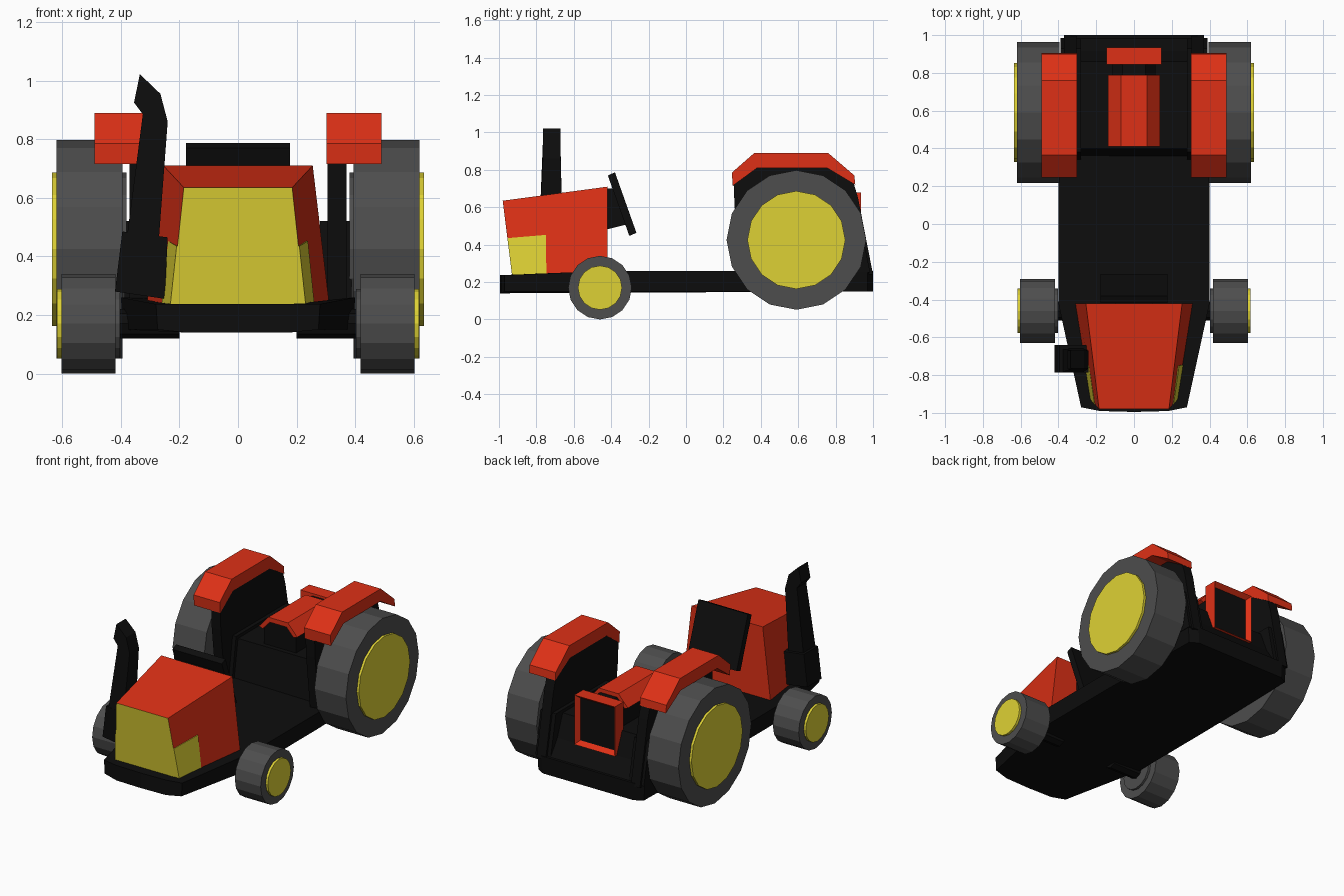
import bpy, bmesh, math
from mathutils import Matrix

if "Cube" in bpy.data.objects:
    bpy.data.objects.remove(bpy.data.objects["Cube"])


def material(name, rgb):
    m = bpy.data.materials.new(name)
    m.diffuse_color = (*rgb, 1)
    m.use_nodes = True
    m.node_tree.nodes["Principled BSDF"].inputs["Base Color"].default_value = m.diffuse_color
    return m


RED = material("red_paint", (0.73, 0.03, 0.008))
YELLOW = material("yellow_paint", (0.73, 0.64, 0.035))
BLACK = material("black_paint", (0.004, 0.004, 0.004))
RUBBER = material("tyre_grey", (0.075, 0.075, 0.075))


def finish(name, bm, *mats):
    bmesh.ops.recalc_face_normals(bm, faces=bm.faces)
    me = bpy.data.meshes.new(name)
    bm.to_mesh(me)
    bm.free()
    ob = bpy.data.objects.new(name, me)
    bpy.context.collection.objects.link(ob)
    for m in mats:
        me.materials.append(m)
    return ob


def loft(name, a, b, *mats):
    """Closed solid between two matching rings of points."""
    bm = bmesh.new()
    va, vb = [bm.verts.new(p) for p in a], [bm.verts.new(p) for p in b]
    n = len(a)
    bm.faces.new(va)
    bm.faces.new(vb)
    for i in range(n):
        j = (i + 1) % n
        bm.faces.new((va[i], va[j], vb[j], vb[i]))
    return finish(name, bm, *mats)


def side_prism(name, prof, x0, x1, mat):
    """Extrude a (y, z) profile along x."""
    return loft(name, [(x0, y, z) for y, z in prof], [(x1, y, z) for y, z in prof], mat)


def mirror_x(ob):
    ob.modifiers.new("mirror", 'MIRROR')
    return ob


def disc(name, x0, x1, y, z, r, mat, sides=16):
    bm = bmesh.new()
    bmesh.ops.create_cone(bm, cap_ends=True, segments=sides, radius1=r, radius2=r, depth=x1 - x0,
                          matrix=Matrix.Translation(((x0 + x1) / 2, y, z)) @ Matrix.Rotation(math.pi / 2, 4, 'Y'))
    return mirror_x(finish(name, bm, mat))


# Wheels: tyre, yellow outer hub, grey inner hub, axle
for name, y, z, r, hub, x0, x1 in (("rear", 0.59, 0.425, 0.373, 0.262, 0.395, 0.62),
                                   ("front", -0.46, 0.17, 0.17, 0.118, 0.418, 0.603)):
    disc(name + "_tyre", x0, x1, y, z, r, RUBBER)
    disc(name + "_hub", x1 - 0.05, x1 + 0.015, y, z, hub, YELLOW)
    disc(name + "_inner_hub", x0 - 0.015, x0 + 0.05, y, z, hub, RUBBER)
    disc(name + "_axle", 0.2, x0 + 0.01, y, z, 0.05, BLACK, 8)

# Chassis plate, tapering and dipping at the nose
half = [(0.0, -0.995), (0.18, -0.99), (0.28, -0.97), (0.4, -0.42), (0.4, 0.25), (0.385, 0.97), (0.33, 1.0)]
outline = half + [(-x, y) for x, y in reversed(half[1:])]
top = [(x, y, 0.26 if y > -0.5 else 0.237) for x, y in outline]
bottom = [(x * 0.98, y, 0.15 if y > -0.98 else 0.14) for x, y in outline]
loft("chassis", bottom, top, BLACK)

# Hood with yellow grille front
fx, fb, rx, rb = 0.185, 0.228, 0.255, 0.31
hood = loft("hood",
            [(-fb, -0.93, 0.235), (fb, -0.93, 0.235), (fx, -0.98, 0.635), (-fx, -0.98, 0.635)],
            [(-rb, -0.42, 0.25), (rb, -0.42, 0.25), (rx, -0.42, 0.71), (-rx, -0.42, 0.71)], RED, YELLOW)
hood.data.polygons[0].material_index = 1


# Yellow headlamp panels wrapping onto the hood sides
def on_side(u, v, d):
    low = (fb + (rb - fb) * u, -0.93 + 0.51 * u, 0.235 + 0.015 * u)
    high = (fx + (rx - fx) * u, -0.98 + 0.56 * u, 0.635 + 0.075 * u)
    p = [a + (b - a) * v for a, b in zip(low, high)]
    return (p[0] + d, p[1], p[2])


patch = [(0, 0), (0.36, 0), (0.385, 0.5), (0, 0.5)]
mirror_x(loft("headlamp_panel", [on_side(u, v, -0.01) for u, v in patch],
              [on_side(u, v, 0.003) for u, v in patch], YELLOW))

# Steering panel and column
side_prism("steering_panel", [(-0.418, 0.77), (-0.38, 0.787), (-0.265, 0.463), (-0.303, 0.447)],
           -0.177, 0.177, BLACK)
side_prism("steering_column", [(-0.43, 0.70), (-0.385, 0.70), (-0.31, 0.51), (-0.43, 0.48)],
           -0.1, 0.1, BLACK)

# Exhaust stack with bent tip, and its box
pipe = [(-0.38, 0.46), (-0.325, 0.885), (-0.355, 0.925), (-0.335, 1.022),
        (-0.265, 0.955), (-0.24, 0.86), (-0.27, 0.46)]
loft("exhaust_pipe", [(x, -0.785 + 0.02 * (z > 0.8), z) for x, z in pipe],
     [(x, -0.66 - 0.01 * (z > 0.8), z) for x, z in pipe], BLACK)
box = [(-0.42, 0.28), (-0.395, 0.485), (-0.24, 0.465), (-0.25, 0.255)]
loft("exhaust_box", [(x, -0.785, z) for x, z in box], [(x, -0.64, z) for x, z in box], BLACK)

# Fenders: black inner panels and red covers
mirror_x(side_prism("fender_panel",
                    [(0.3, 0.25), (0.26, 0.6), (0.255, 0.72), (0.375, 0.85), (0.755, 0.85),
                     (0.89, 0.75), (0.92, 0.65), (1.0, 0.24)], 0.305, 0.37, BLACK))
outer = [(0.245, 0.785), (0.365, 0.89), (0.76, 0.89), (0.90, 0.77)]
inner = [(0.905, 0.72), (0.755, 0.81), (0.38, 0.81), (0.25, 0.715)]
mirror_x(side_prism("fender_cover", outer + inner, 0.302, 0.49, RED))

# Rear body between the fenders
side_prism("rear_body", [(0.36, 0.25), (0.40, 0.5), (0.86, 0.5), (0.915, 0.36), (0.99, 0.25)],
           -0.306, 0.306, BLACK)
mirror_x(side_prism("body_flank", [(0.34, 0.25), (0.38, 0.52), (0.93, 0.52), (0.985, 0.25)],
                    0.28, 0.388, BLACK))

# Seat: red arched cover on a black pedestal
arch = [(-0.137, 0.615), (-0.07, 0.69), (0.07, 0.69), (0.137, 0.615),
        (0.11, 0.605), (0.06, 0.66), (-0.06, 0.66), (-0.11, 0.605)]
loft("seat", [(x, 0.41, z) for x, z in arch], [(x, 0.79, z) for x, z in arch], RED)
base = [(-0.115, 0.45), (-0.115, 0.605), (-0.06, 0.665), (0.06, 0.665), (0.115, 0.605), (0.115, 0.45)]
loft("seat_pedestal", [(x, 0.43, z) for x, z in base], [(x, 0.85, z) for x, z in base], BLACK)

# Red rear frame with a recessed black centre
bm = bmesh.new()
bmesh.ops.create_cube(bm, size=1, matrix=Matrix.Translation((0, 0.89, 0.52)) @ Matrix.Diagonal((0.29, 0.09, 0.32, 1)))
back = max(bm.faces, key=lambda f: f.calc_center_median().y)
bmesh.ops.inset_individual(bm, faces=[back], thickness=0.033)
bmesh.ops.translate(bm, verts=back.verts, vec=(0, -0.03, 0))
back.material_index = 1
finish("rear_frame", bm, RED, BLACK)
